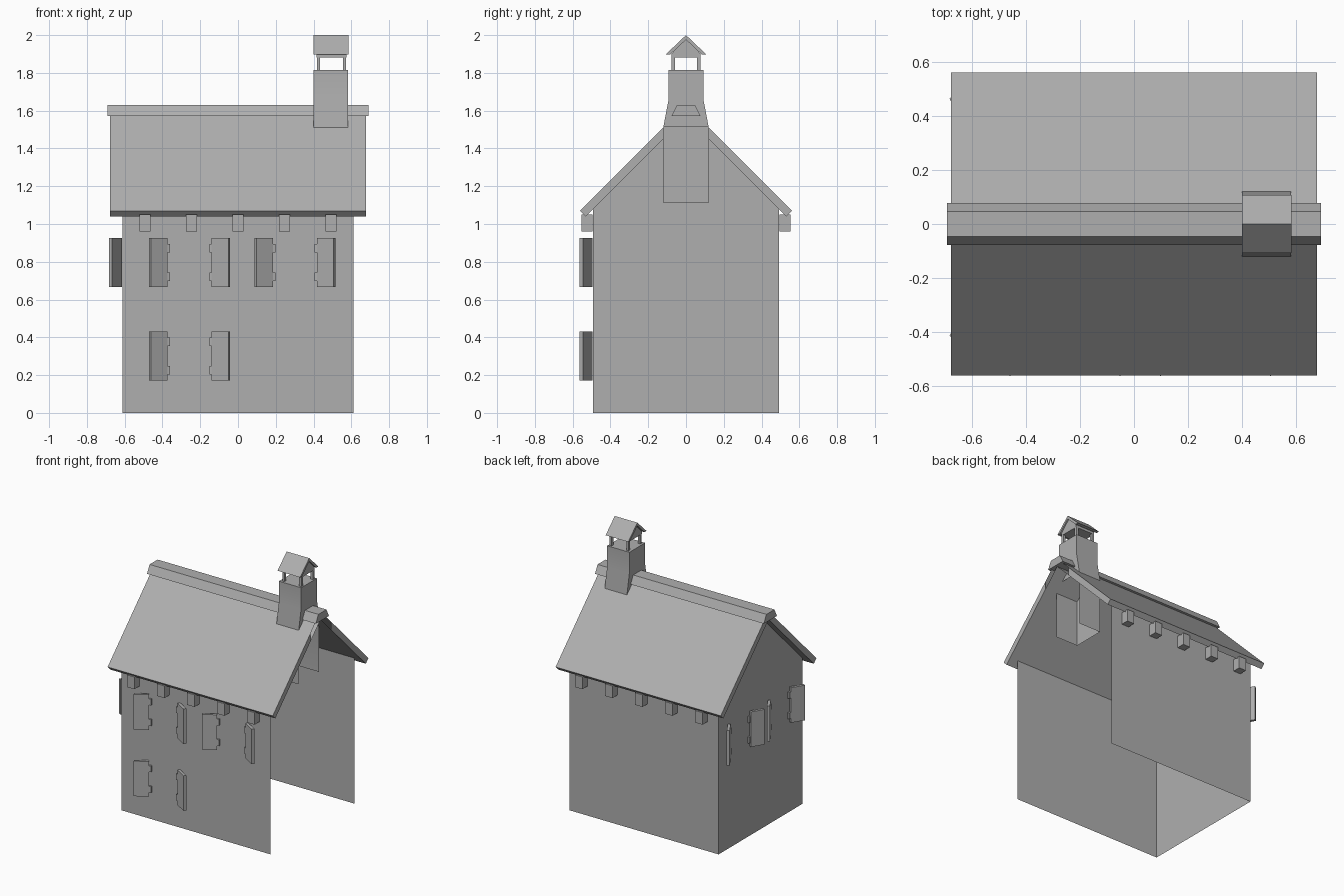
import bpy, bmesh, math
from mathutils import Vector

if "Cube" in bpy.data.objects:
    bpy.data.objects.remove(bpy.data.objects["Cube"])

grey = bpy.data.materials.new("mid_grey")
grey.diffuse_color = (0.43, 0.43, 0.43, 1)
grey.use_nodes = True
grey.node_tree.nodes["Principled BSDF"].inputs["Base Color"].default_value = grey.diffuse_color


def make(name, verts, faces, fix=True):
    me = bpy.data.meshes.new(name)
    me.from_pydata([tuple(v) for v in verts], [], faces)
    if fix:
        bm = bmesh.new()
        bm.from_mesh(me)
        bmesh.ops.recalc_face_normals(bm, faces=bm.faces)
        bm.to_mesh(me)
        bm.free()
    me.materials.append(grey)
    ob = bpy.data.objects.new(name, me)
    bpy.context.collection.objects.link(ob)
    return ob


def prism(name, outline, offset):
    """Closed outline of 3D points swept along an offset vector."""
    n = len(outline)
    pts = [Vector(p) for p in outline]
    verts = pts + [p + Vector(offset) for p in pts]
    faces = [tuple(range(n)), tuple(range(2 * n - 1, n - 1, -1))]
    faces += [(i, (i + 1) % n, (i + 1) % n + n, i + n) for i in range(n)]
    return make(name, verts, faces)


def along_x(name, profile, x0, x1):
    return prism(name, [(x0, y, z) for y, z in profile], (x1 - x0, 0, 0))


def box(name, x0, x1, y0, y1, z0, z1):
    return along_x(name, [(y0, z0), (y1, z0), (y1, z1), (y0, z1)], x0, x1)


# Walls: thin sheets on the front, left and back; right side and floor are open
W, D, H = 0.612, 0.492, 1.078
make("walls",
     [(W, -D, 0), (-W, -D, 0), (-W, D, 0), (W, D, 0),
      (W, -D, H), (-W, -D, H), (-W, D, H), (W, D, H), (-W, 0, 1.57)],
     [(0, 4, 5, 1), (1, 5, 8, 6, 2), (2, 6, 7, 3)], fix=False)

# Roof slabs: the right end is left open beside the ridge, where the chimney shows
profile = [(-0.56, 1.07), (-0.12, 1.51), (0, 1.63), (0.12, 1.51), (0.56, 1.07),
           (0.53, 1.04), (0.12, 1.45), (0, 1.57), (-0.12, 1.45), (-0.53, 1.04)]
R, n = 0.677, len(profile)
verts = [(x, y, z) for x in (-R, R) for y, z in profile]
faces = [(i, (i + 1) % n, (i + 1) % n + n, i + n) for i in range(n)]
faces += [(0, 1, 8, 9), (1, 2, 7, 8), (2, 3, 6, 7), (3, 4, 5, 6)]
faces += [(10, 19, 18, 11), (13, 16, 15, 14)]
make("roof", verts, faces)
along_x("ridge_cap", [(-0.077, 1.572), (-0.047, 1.63), (0.047, 1.63), (0.077, 1.572)],
        -0.692, 0.692)

# Rafter ends under both eaves
for i in range(5):
    x = (i - 2) * 0.246
    for s in (-1, 1):
        ys = sorted((s * 0.494, s * 0.553))
        box("rafter_end", x - 0.03, x + 0.03, ys[0], ys[1], 0.96, 1.05)


# Open shutters, each with two hinge blocks on the wall
def shutter(origin, along, out, side, z):
    A, O, U = Vector(along) * side, Vector(out), Vector((0, 0, 1))
    d = A * 0.857 + O * 0.515
    nrm = -A * 0.515 + O * 0.857
    c = Vector(origin) + U * z
    base = c + A * 0.117 + O * 0.019
    prism("shutter", [base, base + d * 0.102, base + d * 0.102 - nrm * 0.02,
                      base - nrm * 0.02], U * 0.26)
    for h in (0.205, 0.053):
        p = c + U * (h - 0.023)
        prism("hinge", [p + A * a + O * o for a, o in
                        ((0.104, 0.002), (0.104, 0.014), (0.122, 0.018), (0.122, 0.002))],
              U * 0.046)


windows = [((-0.256, -D, 0), (1, 0, 0), (0, -1, 0), 0.667),
           ((0.302, -D, 0), (1, 0, 0), (0, -1, 0), 0.667),
           ((-0.256, -D, 0), (1, 0, 0), (0, -1, 0), 0.172),
           ((-W, 0.26, 0), (0, 1, 0), (-1, 0, 0), 0.667),
           ((-W, -0.21, 0), (0, 1, 0), (-1, 0, 0), 0.667)]
for origin, along, out, z in windows:
    for side in (-1, 1):
        shutter(origin, along, out, side, z)

# Chimney: tapering stack, open on the right below the roof
X0, X1 = 0.4, 0.582
levels = [(0.12, 1.11), (0.12, 1.513), (0.092, 1.66), (0.092, 1.815)]
verts, faces = [], []
for hy, z in levels:
    verts += [(X0, -hy, z), (X1, -hy, z), (X1, hy, z), (X0, hy, z)]
for k in range(3):
    for j in range(4):
        if k == 0 and j == 1:
            continue
        a, b = 4 * k + j, 4 * k + (j + 1) % 4
        faces.append((a, b, b + 4, a + 4))
faces.append((12, 13, 14, 15))
chimney = make("chimney", verts, faces, fix=False)
bpy.context.view_layer.objects.active = chimney
chimney.select_set(True)
bpy.ops.object.shade_smooth_by_angle(angle=math.radians(30))

# Chimney posts and little gabled cover
for px in (0.417, 0.555):
    for py in (-0.077, 0.059):
        box("chimney_post", px, px + 0.018, py, py + 0.018, 1.81, 1.89)
along_x("cover_gable", [(-0.077, 1.882), (0.077, 1.882), (0.077, 1.9),
                        (0, 1.977), (-0.077, 1.9)], 0.416, 0.574)
along_x("cover_roof", [(-0.107, 1.898), (0, 2.0), (0.107, 1.898),
                       (0.082, 1.898), (0, 1.976), (-0.082, 1.898)], 0.399, 0.584)
